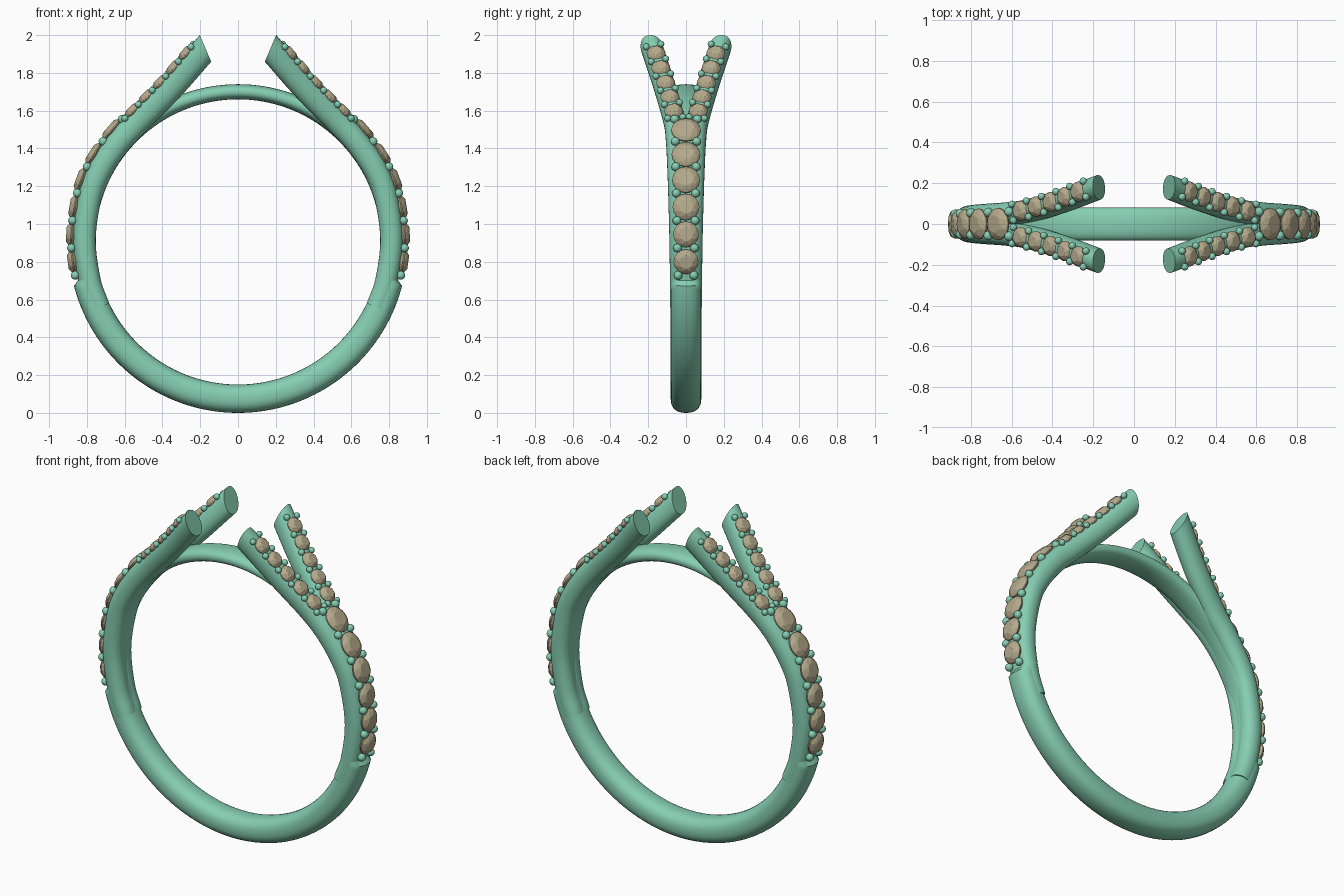
import bpy, bmesh, math
from mathutils import Vector, Matrix

if "Cube" in bpy.data.objects:
    bpy.data.objects.remove(bpy.data.objects["Cube"])

CZ, RIN = 0.905, 0.755          # finger hole centre height and radius


def material(name, col):
    m = bpy.data.materials.new(name)
    m.diffuse_color = col
    m.use_nodes = True
    m.node_tree.nodes["Principled BSDF"].inputs["Base Color"].default_value = m.diffuse_color
    return m


METAL = material("green_metal", (0.24, 0.62, 0.45, 1))
STONE = material("tan_stone", (0.46, 0.40, 0.26, 1))


def finish(name, bm, mat, mirror=None, smooth=True):
    bmesh.ops.recalc_face_normals(bm, faces=bm.faces)
    me = bpy.data.meshes.new(name)
    bm.to_mesh(me)
    bm.free()
    me.materials.append(mat)
    ob = bpy.data.objects.new(name, me)
    bpy.context.collection.objects.link(ob)
    if smooth:
        bpy.ops.object.select_all(action='DESELECT')
        ob.select_set(True)
        bpy.context.view_layer.objects.active = ob
        bpy.ops.object.shade_smooth_by_angle(angle=math.radians(40))
    if mirror:
        mod = ob.modifiers.new("mirror", 'MIRROR')
        mod.use_axis = mirror
        mod.use_mirror_merge = False
    return ob


def section(a, b, p, n=32):
    """Superellipse outline, half sizes a and b."""
    out = []
    for i in range(n):
        c, s = math.cos(2 * math.pi * i / n), math.sin(2 * math.pi * i / n)
        out.append((math.copysign(abs(c) ** (2 / p), c) * a,
                    math.copysign(abs(s) ** (2 / p), s) * b))
    return out


def bridge(bm, rings, closed):
    for k in range(len(rings) if closed else len(rings) - 1):
        A, B = rings[k], rings[(k + 1) % len(rings)]
        for i in range(len(A)):
            j = (i + 1) % len(A)
            bm.faces.new((A[i], A[j], B[j], B[i]))
    if not closed:
        bm.faces.new(rings[0])
        bm.faces.new(rings[-1])


# Band: full hoop, stepped down where the stones start, thin across the top
bm = bmesh.new()
rings = []
N = 240
for k in range(N):
    th = 2 * math.pi * k / N
    up = -math.cos(th)
    if up < -0.24:
        ro = 0.905 + (up + 1) * -0.008
    else:
        ro = 0.872 - 0.037 * max(0, (up + 0.24) / 1.24)
    mid, half = (ro + RIN) / 2, (ro - RIN) / 2
    d = Vector((math.sin(th), 0, up))
    rings.append([bm.verts.new(d * (mid + u) + Vector((0, v, CZ)))
                  for u, v in section(half, 0.081, 2.4)])
bridge(bm, rings, True)
finish("band", bm, METAL)

# Centre line of one split shoulder arm (the other three are mirrored)
CTRL = [Vector(p) for p in (
    (0.735, 0.026, 0.56), (0.785, 0.027, 0.70), (0.813, 0.03, 0.92),
    (0.782, 0.036, 1.15), (0.727, 0.041, 1.29), (0.632, 0.048, 1.43),
    (0.525, 0.062, 1.545), (0.35, 0.113, 1.725), (0.172, 0.180, 1.93))]


def spline(flat):
    pts = [Vector((p.x, 0 if flat else p.y, p.z)) for p in CTRL]
    pts = [2 * pts[0] - pts[1]] + pts + [2 * pts[-1] - pts[-2]]
    out = []
    for i in range(1, len(pts) - 2):
        a, b, c, d = pts[i - 1:i + 3]
        for s in range(20):
            t = s / 20
            out.append(0.5 * (2 * b + (c - a) * t + (2 * a - 5 * b + 4 * c - d) * t * t
                              + (3 * b - a - 3 * c + d) * t ** 3))
    out.append(pts[-2])
    return out


def frames(flat):
    P = spline(flat)
    res = []
    for i, p in enumerate(P):
        t = (P[min(i + 1, len(P) - 1)] - P[max(i - 1, 0)]).normalized()
        lat = Vector((0, 1, 0))
        lat = (lat - t * lat.dot(t)).normalized()
        res.append((p, t, lat, lat.cross(t)))
    return res


ARM, MIDLINE = frames(False), frames(True)

# Split arms with a slanted cut at the tips
bm = bmesh.new()
rings = []
cut = Vector((-0.92, 0, 0.39))
for k, (p, t, lat, nrm) in enumerate(ARM):
    f = k / (len(ARM) - 1)
    ring = []
    for u, v in section(0.057 + 0.012 * f, 0.058, 2.15, 28):
        q = p + nrm * u + lat * v
        if k >= len(ARM) - 8:       # blend the last rings towards the cut plane
            w = (k - len(ARM) + 9) / 8
            q -= t * ((q - p).dot(cut) / t.dot(cut)) * w
        ring.append(bm.verts.new(q))
    rings.append(ring)
bridge(bm, rings, False)
finish("split_arms", bm, METAL, (True, True, False))


def seat(path, z, h):
    """Point and axes on the path whose raised surface is at height z."""
    p, t, lat, nrm = min(path, key=lambda f: abs((f[0] + f[3] * h).z - z))
    q = p + nrm * h
    q += t * ((z - q.z) / t.z)
    return q, t, lat, nrm


def add_stone(bm, place, r):
    """Faceted round stone: table, crown, girdle and pavilion."""
    q, t, lat, nrm = place
    vs = []
    for n, rad, h, off in ((8, 0.55, 0.024, 0), (8, 0.82, 0.014, 0.5),
                           (16, 1.0, 0.0, 0), (16, 1.0, -0.006, 0), (8, 0.6, -0.035, 0)):
        for i in range(n):
            a = 2 * math.pi * (i + off) / n
            vs.append(bm.verts.new(q + (t * math.cos(a) + lat * math.sin(a)) * rad * r
                                   + nrm * h))
    bmesh.ops.convex_hull(bm, input=vs)


def add_beads(bm, place, side, r, sides=(-1, 1)):
    q, t, lat, nrm = place
    for s in sides:
        bmesh.ops.create_uvsphere(bm, u_segments=16, v_segments=10, radius=r,
                                  matrix=Matrix.Translation(q + lat * side * s))


# Large stones and their prong beads on the shoulders
gems, beads = bmesh.new(), bmesh.new()
for i, z in enumerate((0.80, 0.945, 1.09, 1.235, 1.37, 1.50)):
    add_stone(gems, seat(MIDLINE, z, 0.073), 0.066 + 0.0025 * i)
for i, z in enumerate((0.728, 0.873, 1.018, 1.163, 1.303, 1.437, 1.555)):
    add_beads(beads, seat(MIDLINE, z, 0.07), 0.042 + 0.003 * i, 0.023)
finish("large_stones", gems, STONE, (True, False, False), False)
finish("large_stone_beads", beads, METAL, (True, False, False))

# Small stones and beads along the arms
gems, beads = bmesh.new(), bmesh.new()
for z in (1.60, 1.675, 1.75, 1.828, 1.905):
    add_stone(gems, seat(ARM, z, 0.062), 0.05)
for z in (1.563, 1.638, 1.713, 1.789, 1.867, 1.945):
    add_beads(beads, seat(ARM, z, 0.063), 0.04, 0.018)
finish("small_stones", gems, STONE, (True, True, False), False)
finish("small_stone_beads", beads, METAL, (True, True, False))
